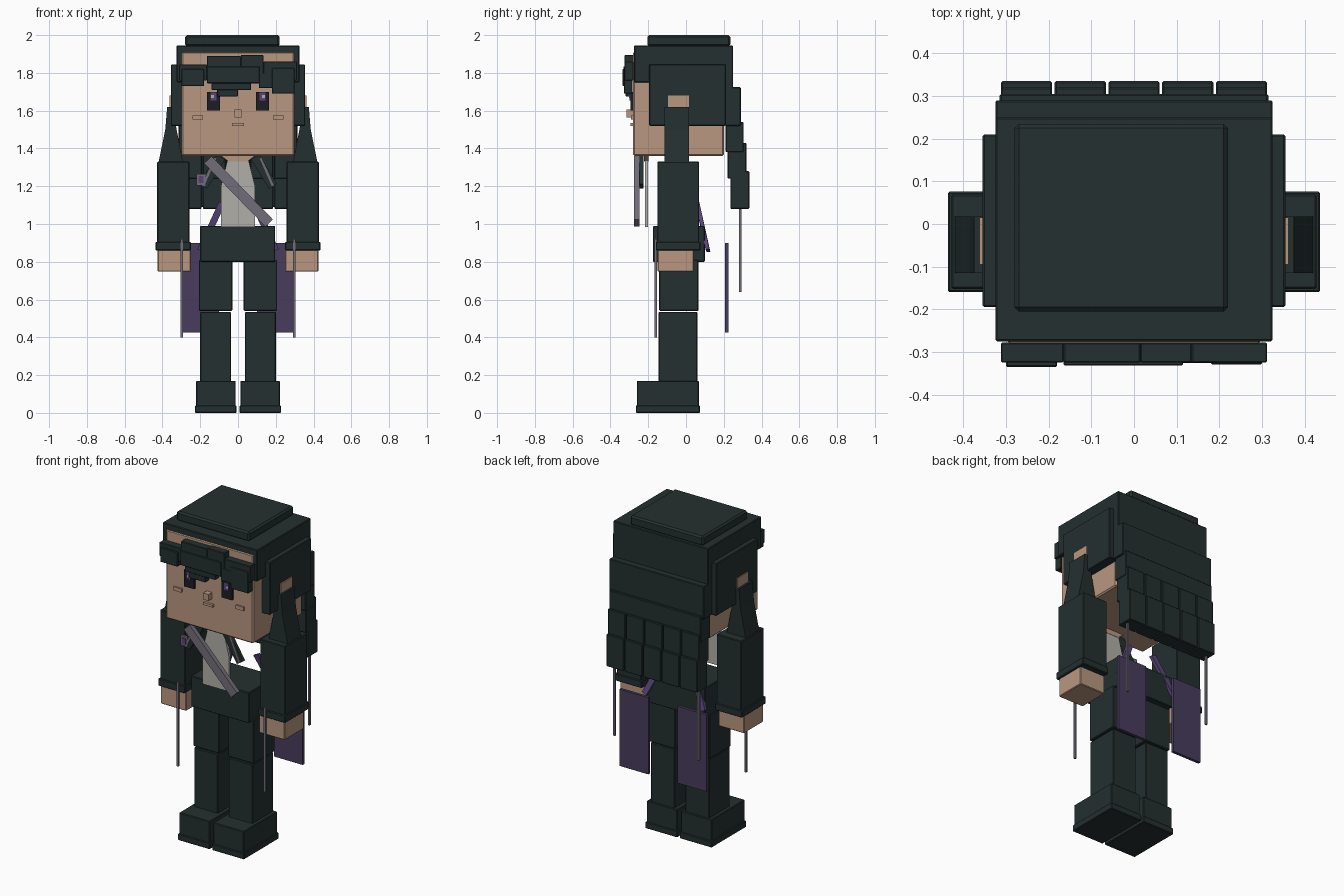
import bpy, bmesh
from mathutils import Vector

cube = bpy.data.objects.get("Cube")
if cube:
    bpy.data.objects.remove(cube, do_unlink=True)


def material(name, r, g, b):
    m = bpy.data.materials.new(name)
    m.use_nodes = True
    m.diffuse_color = (r, g, b, 1)
    bsdf = next(n for n in m.node_tree.nodes if n.type == "BSDF_PRINCIPLED")
    bsdf.inputs["Base Color"].default_value = (r, g, b, 1)
    bsdf.inputs["Roughness"].default_value = 0.8
    return m


DARK = material("dark teal", 0.018, 0.029, 0.029)
SKIN = material("skin", 0.48, 0.31, 0.215)
SHIRT = material("pale shirt", 0.44, 0.43, 0.39)
GREY = material("strap grey", 0.17, 0.155, 0.19)
PURPLE = material("coat purple", 0.065, 0.046, 0.11)
SASH = material("sash violet", 0.10, 0.06, 0.20)
EYE = material("eye dark", 0.012, 0.012, 0.018)


def prism(name, pts, y0, y1, mat, bevel=0.0):
    """Extrude an x-z outline from y0 to y1."""
    bm = bmesh.new()
    face = bm.faces.new([bm.verts.new((x, y0, z)) for x, z in pts])
    out = bmesh.ops.extrude_face_region(bm, geom=[face])
    verts = [v for v in out["geom"] if isinstance(v, bmesh.types.BMVert)]
    bmesh.ops.translate(bm, verts=verts, vec=(0, y1 - y0, 0))
    bmesh.ops.recalc_face_normals(bm, faces=bm.faces)
    mesh = bpy.data.meshes.new(name)
    bm.to_mesh(mesh)
    bm.free()
    mesh.materials.append(mat)
    ob = bpy.data.objects.new(name, mesh)
    bpy.context.collection.objects.link(ob)
    if bevel:
        mod = ob.modifiers.new("soft edge", "BEVEL")
        mod.width = bevel
        mod.segments = 1
    return ob


def box(name, x, y, z, mat, bevel=0.004):
    pts = [(x[0], z[0]), (x[1], z[0]), (x[1], z[1]), (x[0], z[1])]
    return prism(name, pts, y[0], y[1], mat, bevel)


def bar(name, a, b, width, y, mat):
    """Slanted flat strip between two x-z points."""
    a, b = Vector(a), Vector(b)
    d = (b - a).normalized() * width / 2
    n = Vector((-d.y, d.x))
    return prism(name, [a + n, b + n, b - n, a - n], y[0], y[1], mat)


def span(s, a, b):
    return tuple(sorted((s * a, s * b)))


# Head, nose and mouth
box("head", (-0.30, 0.30), (-0.28, 0.20), (1.36, 1.912), SKIN, 0.008)
box("nose", (-0.018, 0.018), (-0.315, -0.28), (1.565, 1.605), SKIN, 0)
box("mouth", (-0.032, 0.032), (-0.295, -0.28), (1.52, 1.535), SKIN, 0)

# Hair cap
box("hair_cap_back", (-0.325, 0.325), (0.19, 0.25), (1.70, 1.945), DARK)
box("hair_cap", (-0.325, 0.325), (-0.275, 0.25), (1.905, 1.945), DARK)
box("hair_crown", (-0.28, 0.22), (-0.205, 0.235), (1.94, 2.0), DARK, 0.01)

# Fringe: back row, then overlapping front locks (x0, x1, z0, z1)
upper = [(-0.312, -0.165, 1.76, 1.845), (-0.165, 0.015, 1.77, 1.89),
         (0.015, 0.135, 1.77, 1.895), (0.135, 0.312, 1.76, 1.86)]
for i, (a, b, c, d) in enumerate(upper):
    box(f"fringe_row_{i}", (a, b), (-0.325, -0.278), (c, d), DARK, 0.003)
locks = [(-0.30, -0.18, 1.73, 1.82), (-0.165, 0.115, 1.745, 1.835),
         (0.18, 0.30, 1.69, 1.825), (0.11, 0.19, 1.72, 1.80),
         (-0.14, 0.07, 1.71, 1.76), (-0.11, 0.0, 1.675, 1.72)]
for i, (a, b, c, d) in enumerate(locks):
    box(f"fringe_lock_{i}", (a, b), (-0.335 + 0.003 * i, -0.282), (c, d), DARK, 0.003)

# Long back hair: upper sheets, then five strands in two tiers
box("back_hair_sheet", (-0.325, 0.325), (0.205, 0.29), (1.52, 1.725), DARK)
box("back_hair_under", (-0.315, 0.315), (0.21, 0.305), (1.38, 1.54), DARK)
for i in range(5):
    c = (i - 2) * 0.126
    x = (c - 0.06, c + 0.06)
    box(f"back_strand_upper_{i}", x, (0.22, 0.32), (1.24, 1.43), DARK)
    box(f"back_strand_lower_{i}", x, (0.235, 0.335), (1.08, 1.28), DARK)
box("back_strand_web", (-0.30, 0.30), (0.24, 0.305), (1.09, 1.42), DARK)

# Shirt plate, neck and hips
prism("shirt_front", [(-0.09, 0.985), (0.09, 0.985), (0.09, 1.20), (0.055, 1.34),
                      (-0.055, 1.34), (-0.09, 1.20)], -0.217, -0.2, SHIRT)
prism("neck", [(-0.05, 1.33), (0.05, 1.33), (0.09, 1.362), (-0.09, 1.362)],
      -0.222, -0.198, SKIN)
box("hips", (-0.20, 0.197), (-0.175, 0.10), (0.80, 0.99), DARK)

# Chest strap and badge
bar("chest_strap", (-0.16, 1.34), (0.165, 1.005), 0.055, (-0.275, -0.247), GREY)
box("badge_frame", (-0.22, -0.172), (-0.25, -0.235), (1.205, 1.265), GREY, 0)
box("badge_gem", (-0.21, -0.182), (-0.255, -0.25), (1.217, 1.253), SASH, 0)

for s, side in ((1, "left"), (-1, "right")):
    # Face details
    box(f"eye_{side}", span(s, 0.095, 0.165), (-0.295, -0.28), (1.60, 1.70), EYE, 0)
    box(f"iris_{side}", span(s, 0.115, 0.145), (-0.299, -0.295), (1.655, 1.70), SASH, 0)
    box(f"eye_glint_{side}", (s * 0.135 - 0.007, s * 0.135 + 0.007),
        (-0.302, -0.299), (1.668, 1.682), SHIRT, 0)
    box(f"cheek_{side}", span(s, 0.185, 0.24), (-0.29, -0.28), (1.552, 1.575), SKIN, 0)
    # Side hair around the ear
    box(f"temple_hair_{side}", span(s, 0.295, 0.325), (-0.275, 0.25), (1.75, 1.94), DARK)
    box(f"side_hair_{side}", span(s, 0.295, 0.355), (-0.195, 0.21), (1.52, 1.845), DARK)
    box(f"ear_{side}", span(s, 0.29, 0.362), (-0.095, 0.015), (1.58, 1.68), SKIN, 0)
    # Arm
    shoulder = [(0.29, 1.32), (0.422, 1.32), (0.385, 1.50), (0.375, 1.62),
                (0.345, 1.62), (0.325, 1.50)]
    prism(f"shoulder_{side}", [(s * x, z) for x, z in shoulder], -0.115, 0.017, DARK)
    box(f"sleeve_{side}", span(s, 0.257, 0.428), (-0.152, 0.07), (0.89, 1.33), DARK)
    box(f"cuff_{side}", span(s, 0.25, 0.436), (-0.16, 0.076), (0.86, 0.905), DARK)
    box(f"hand_{side}", span(s, 0.25, 0.425), (-0.15, 0.04), (0.748, 0.87), SKIN)
    # Leg
    box(f"thigh_{side}", span(s, 0.03, 0.207), (-0.142, 0.066), (0.54, 0.81), DARK)
    box(f"shin_{side}", span(s, 0.037, 0.20), (-0.145, 0.06), (0.16, 0.535), DARK)
    box(f"boot_{side}", span(s, 0.012, 0.222), (-0.26, 0.068), (0.02, 0.17), DARK)
    box(f"sole_{side}", span(s, 0.008, 0.228), (-0.266, 0.074), (0, 0.04), DARK)
    # Lapel with trim
    bar(f"lapel_{side}", (s * 0.09, 1.355), (s * 0.185, 1.20), 0.05, (-0.245, -0.225), DARK)
    bar(f"lapel_trim_{side}", (s * 0.12, 1.35), (s * 0.185, 1.20), 0.012, (-0.25, -0.244), GREY)
    # Coat tail, sash and hanging cords
    box(f"coat_tail_{side}", span(s, 0.10, 0.298), (0.207, 0.225), (0.425, 0.90), PURPLE, 0)
    sash = bar(f"sash_{side}", (s * 0.085, 1.11), (s * 0.20, 0.86), 0.035, (0.05, 0.07), SASH)
    for v in sash.data.vertices:
        v.co.y += max(0, 1.0 - v.co.z) * 0.4
    box(f"front_cord_{side}", span(s, 0.292, 0.304), (-0.167, -0.154), (0.40, 0.92), GREY, 0)
    box(f"back_cord_{side}", span(s, 0.282, 0.294), (0.28, 0.293), (0.64, 1.10), GREY, 0)
